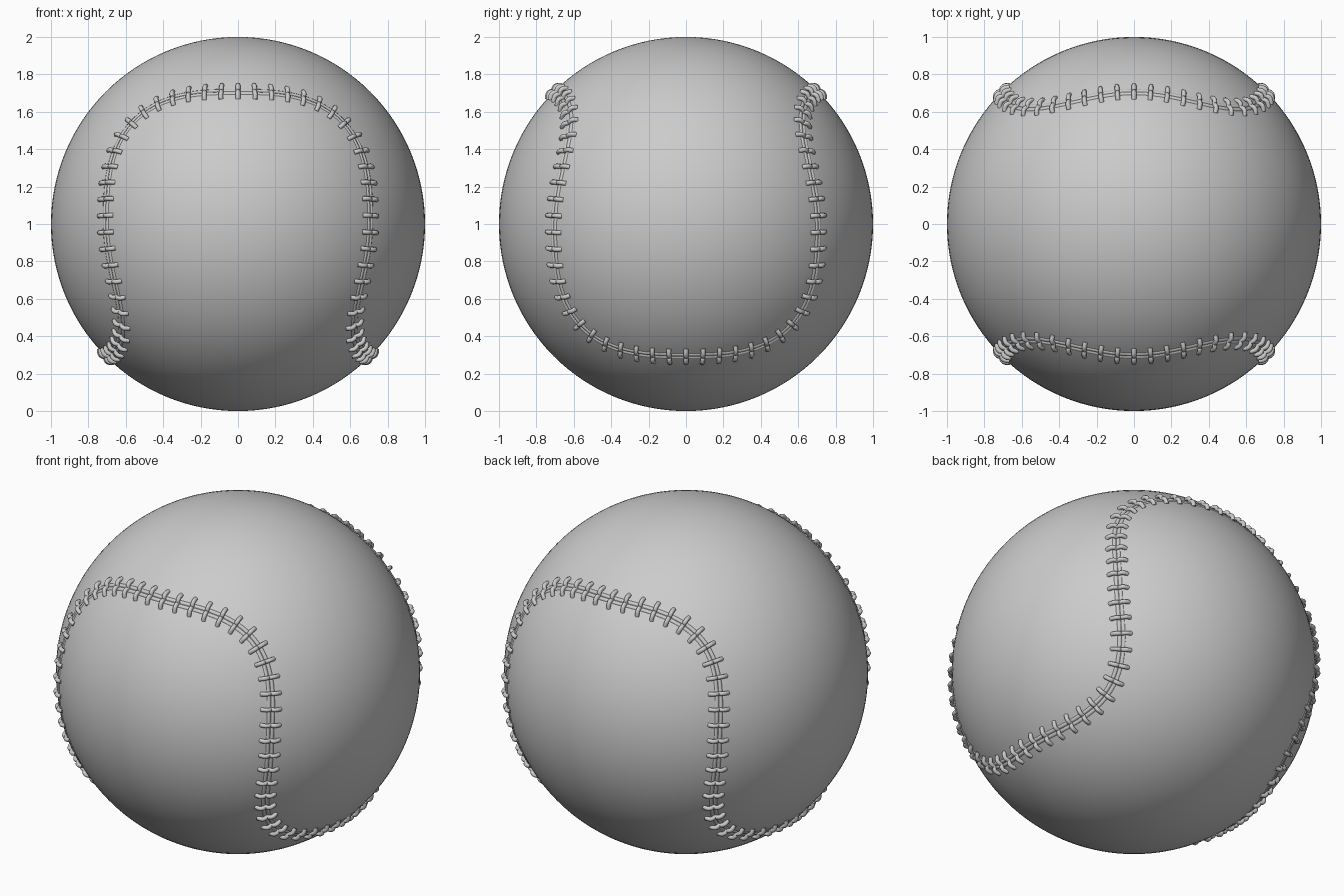
import bpy, math
from mathutils import Vector

if "Cube" in bpy.data.objects:
    bpy.data.objects.remove(bpy.data.objects["Cube"])

CENTRE = Vector((0, 0, 1))
STITCHES = 108
SUB = 4                      # seam samples per stitch
R = math.sqrt(0.5)           # reach of each seam arch
POWER = 2.86                 # squareness of the arch seen face on


def seam_points():
    """Closed seam on the unit sphere, evenly spaced: one arch turned and flipped four times."""
    arch = []
    n = 600
    for i in range(n):
        u = -math.pi / 2 + math.pi * i / n
        x = math.copysign(R * abs(math.sin(u)) ** (2 / POWER), u)
        z = R * max(math.cos(u), 0) ** (2 / POWER)
        arch.append(Vector((x, -math.sqrt(max(0, 1 - x * x - z * z)), z)))
    path = []
    for _ in range(4):
        path += arch
        arch = [Vector((-p.y, p.x, -p.z)) for p in arch]
    path.append(path[0].copy())
    # even spacing along the length
    dist = [0.0]
    for a, b in zip(path, path[1:]):
        dist.append(dist[-1] + (b - a).length)
    count, out, j = STITCHES * SUB, [], 0
    for k in range(count):
        d = dist[-1] * k / count
        while dist[j + 1] < d:
            j += 1
        t = (d - dist[j]) / max(dist[j + 1] - dist[j], 1e-9)
        out.append(path[j].lerp(path[j + 1], t).normalized())
    # light smoothing where the arches meet
    for _ in range(8):
        out = [(out[i - 1] + 2 * out[i] + out[(i + 1) % count]).normalized()
               for i in range(count)]
    return out


def tube(name, lines, radius, closed):
    cu = bpy.data.curves.new(name, 'CURVE')
    cu.dimensions = '3D'
    cu.bevel_depth = radius
    cu.bevel_resolution = 2
    cu.use_fill_caps = not closed
    for line in lines:
        sp = cu.splines.new('POLY')
        sp.points.add(len(line) - 1)
        for pt, co in zip(sp.points, line):
            pt.co = (*(co + CENTRE), 1)
        sp.use_cyclic_u = closed
        sp.use_smooth = True
    ob = bpy.data.objects.new(name, cu)
    bpy.context.collection.objects.link(ob)
    return ob


# Ball body
bpy.ops.mesh.primitive_uv_sphere_add(segments=128, ring_count=64, radius=1, location=CENTRE)
bpy.context.object.name = "ball_body"
bpy.ops.object.shade_smooth()

# Seam: two low leather lips with a groove between them
seam = seam_points()
count = len(seam)
sides = [(seam[(i + 1) % count] - seam[i - 1]).cross(seam[i]).normalized() for i in range(count)]
for name, s in (("seam_lip_a", 1), ("seam_lip_b", -1)):
    tube(name, [[(p + q * s * 0.011).normalized() * 0.992 for p, q in zip(seam, sides)]], 0.013, True)

# Stitches: each thread humps on both sides and dips into the seam
stitches = []
HALF = 0.053
for i in range(SUB // 2, count, SUB):
    line = []
    for k in range(-8, 9):
        t = k / 8
        height = 0.998 + 0.017 * abs(math.sin(math.pi * (0.12 + 0.88 * abs(t))))
        line.append((seam[i] + sides[i] * HALF * t).normalized() * height)
    stitches.append(line)
tube("stitches", stitches, 0.0125, False)
